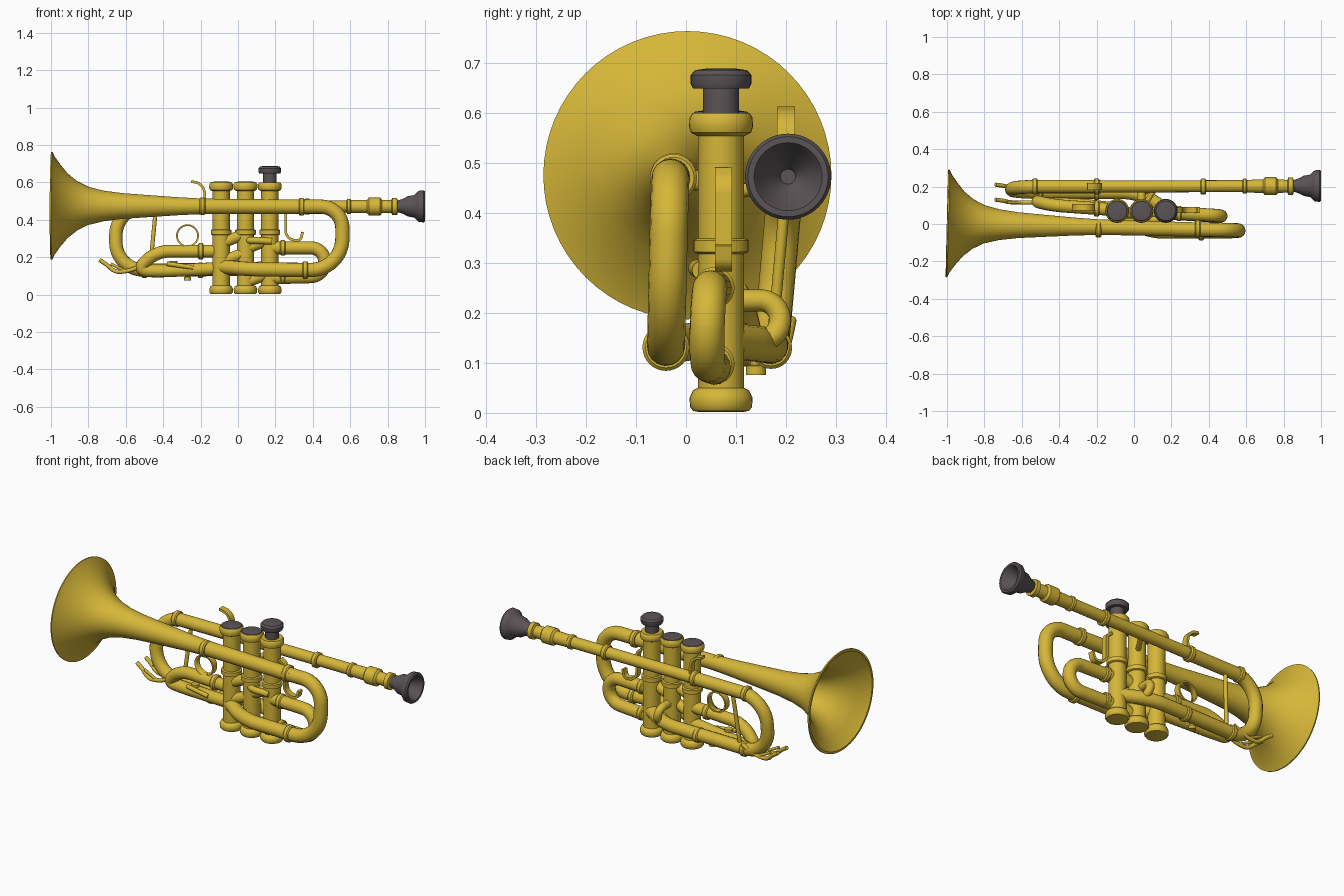
import bpy, bmesh, math
from mathutils import Vector

cube = bpy.data.objects.get("Cube")
if cube:
    bpy.data.objects.remove(cube, do_unlink=True)


def material(name, colour):
    m = bpy.data.materials.new(name)
    m.use_nodes = True
    m.diffuse_color = (*colour, 1)
    bsdf = m.node_tree.nodes["Principled BSDF"]
    bsdf.inputs["Base Color"].default_value = (*colour, 1)
    bsdf.inputs["Roughness"].default_value = 0.5
    return m


brass = material("brass", (0.67, 0.47, 0.04))
dark = material("dark metal", (0.105, 0.088, 0.093))


def smooth(ob):
    bpy.ops.object.select_all(action='DESELECT')
    ob.select_set(True)
    bpy.context.view_layer.objects.active = ob
    bpy.ops.object.shade_smooth_by_angle(angle=math.radians(40))


def lathe(name, profile, origin, axis, mat=brass, sides=32):
    """Spin (distance along axis, radius) pairs around the axis."""
    bm = bmesh.new()
    rows = []
    for t, r in profile:
        rows.append([bm.verts.new((r * math.cos(a), r * math.sin(a), t))
                     for a in (math.tau * i / sides for i in range(sides))])
    for a, b in zip(rows, rows[1:]):
        for i in range(sides):
            j = (i + 1) % sides
            bm.faces.new((a[i], a[j], b[j], b[i]))
    bm.faces.new(rows[0])
    bm.faces.new(rows[-1])
    bmesh.ops.recalc_face_normals(bm, faces=bm.faces)
    me = bpy.data.meshes.new(name)
    bm.to_mesh(me)
    bm.free()
    me.materials.append(mat)
    ob = bpy.data.objects.new(name, me)
    bpy.context.collection.objects.link(ob)
    ob.location = origin
    ob.rotation_euler = Vector(axis).to_track_quat('Z', 'Y').to_euler()
    smooth(ob)
    return ob


def rounded(points, radius):
    """Replace the inner corners of a path with smooth bends."""
    pts = [Vector(p) for p in points]
    out = [pts[0]]
    for a, p, b in zip(pts, pts[1:], pts[2:]):
        d = min(radius, (a - p).length * 0.5, (b - p).length * 0.5)
        u, v = (a - p).normalized() * d, (b - p).normalized() * d
        for i in range(13):
            t = i / 12
            s = 1 - t
            out.append(p + u * (s**3 + 3 * s * s * t * 0.45)
                       + v * (t**3 + 3 * s * t * t * 0.45))
    return out + [pts[-1]]


def tube(name, points, r, bend=0.1, flat=None):
    """Round pipe along a path; flat gives a strip of that width along y."""
    path = rounded(points, bend)
    if flat:
        bm = bmesh.new()
        rows = []
        for i, p in enumerate(path):
            d = path[min(i + 1, len(path) - 1)] - path[max(i - 1, 0)]
            n = Vector((-d.z, 0, d.x)).normalized() * r
            w = Vector((0, flat / 2, 0))
            rows.append([bm.verts.new(p + q) for q in (n + w, n - w, -n - w, w - n)])
        for a, b in zip(rows, rows[1:]):
            for i in range(4):
                bm.faces.new((a[i], a[i - 3], b[i - 3], b[i]))
        bm.faces.new(rows[0])
        bm.faces.new(rows[-1])
        bmesh.ops.recalc_face_normals(bm, faces=bm.faces)
        me = bpy.data.meshes.new(name)
        bm.to_mesh(me)
        bm.free()
        ob = bpy.data.objects.new(name, me)
    else:
        cu = bpy.data.curves.new(name, 'CURVE')
        cu.dimensions = '3D'
        cu.bevel_depth = r
        cu.bevel_resolution = 6
        cu.use_fill_caps = True
        sp = cu.splines.new('POLY')
        sp.points.add(len(path) - 1)
        for q, p in zip(sp.points, path):
            q.co = (*p, 1)
        ob = bpy.data.objects.new(name, cu)
    ob.data.materials.append(brass)
    bpy.context.collection.objects.link(ob)
    bpy.ops.object.select_all(action='DESELECT')
    ob.select_set(True)
    bpy.context.view_layer.objects.active = ob
    if not flat:
        bpy.ops.object.convert(target='MESH')
    smooth(bpy.context.view_layer.objects.active)


def collar(name, centre, r, width=0.03, axis=(1, 0, 0)):
    h, e = width / 2, 0.006
    lathe(name, [(-h, r - e), (-h + e, r), (h - e, r), (h, r - e)], centre, axis)


# Bell: open flare with a thin wall and a rolled rim
flare = [(0, 0.283), (0.02, 0.262), (0.05, 0.22), (0.09, 0.172), (0.14, 0.132),
         (0.2, 0.102), (0.28, 0.082), (0.38, 0.069), (0.52, 0.059), (0.68, 0.048),
         (0.82, 0.041)]
inside = [(t, r - 0.008) for t, r in reversed(flare)]
outside = flare + [(1.37, 0.038)]
lathe("bell", inside + [(0, 0.287), (0.007, 0.288)] + outside[1:],
      (-1, 0.003, 0.475), (1.35, -0.033, -0.005), sides=64)

# Bell bow, returning underneath to the first valve
tube("bell_bow", [(0.33, -0.03, 0.47), (0.558, -0.032, 0.47), (0.558, -0.04, 0.13),
                  (0.06, -0.04, 0.135), (-0.09, 0.06, 0.15)], 0.038, 0.17)
for x, z in ((-0.19, 0.472), (0.34, 0.47), (0.36, 0.131)):
    collar("bell_collar", (x, -0.025 if z > 0.2 else -0.04, z), 0.047)

# Leadpipe and main tuning slide
tube("leadpipe", [(0.86, 0.203, 0.472), (-0.5, 0.2, 0.47)], 0.032)
tube("tuning_slide", [(-0.18, 0.2, 0.47), (-0.653, 0.2, 0.468), (-0.653, 0.17, 0.13),
                      (0.03, 0.168, 0.135), (0.17, 0.08, 0.145)], 0.036, 0.15)
for x in (-0.53, -0.2, 0.37):
    collar("leadpipe_collar", (x, 0.2, 0.47), 0.043)
for x in (-0.5, -0.2):
    collar("slide_collar", (x, 0.17, 0.13), 0.042)
lathe("receiver", [(0, 0.034), (0.005, 0.04), (0.02, 0.04), (0.025, 0.034),
                   (0.11, 0.036), (0.12, 0.048), (0.18, 0.048), (0.19, 0.036),
                   (0.24, 0.034), (0.245, 0.046), (0.27, 0.046), (0.275, 0.03)],
      (0.58, 0.202, 0.471), (1, 0, 0))

# Mouthpiece with a hollow cup
lathe("mouthpiece", [(0, 0.028), (0.04, 0.04), (0.065, 0.054), (0.1, 0.06),
                     (0.115, 0.075), (0.125, 0.083), (0.15, 0.086), (0.158, 0.08),
                     (0.158, 0.068), (0.146, 0.06), (0.11, 0.046), (0.085, 0.022),
                     (0.07, 0.015)],
      (0.842, 0.204, 0.472), (1, 0, 0), dark, 48)

# Three valves; only the third button is raised
for i, x in enumerate((-0.09, 0.04, 0.17)):
    at = (x, 0.07, 0)
    lathe(f"valve_{i + 1}", [(0.002, 0.045), (0.004, 0.056), (0.012, 0.062),
                             (0.03, 0.063), (0.045, 0.056), (0.05, 0.046),
                             (0.318, 0.046), (0.322, 0.055), (0.345, 0.055),
                             (0.349, 0.046), (0.553, 0.046), (0.56, 0.06),
                             (0.572, 0.064), (0.59, 0.063), (0.599, 0.057)],
          at, (0, 0, 1))
    lift = 0.083 if i == 2 else 0
    lathe(f"button_{i + 1}", [(0.565, 0.03), (0.565, 0.056), (0.575, 0.061),
                              (0.592, 0.061), (0.602, 0.052), (0.605, 0.03)],
          (x, 0.07, lift), (0, 0, 1), dark)
lathe("valve_stem", [(0.57, 0.036), (0.66, 0.036)], at, (0, 0, 1), dark)

# Short ports between neighbouring valves
for x, z in ((-0.025, 0.2), (-0.025, 0.3), (0.105, 0.27), (0.105, 0.09)):
    tube("valve_port", [(x - 0.05, 0.06, z - 0.02), (x + 0.05, 0.06, z + 0.02)], 0.03)
tube("port_bow", [(0.04, 0.05, 0.29), (0.08, 0.02, 0.29), (0.18, 0.03, 0.285)], 0.018)

# Valve slides to either side and the small one at the back
tube("third_slide", [(0.17, 0.06, 0.25), (0.465, 0.045, 0.25), (0.465, 0.04, 0.098),
                     (0.17, 0.06, 0.09)], 0.035, 0.076)
tube("first_slide", [(-0.09, 0.075, 0.232), (-0.44, 0.1, 0.232), (-0.54, 0.125, 0.13),
                     (-0.43, 0.12, 0.125), (-0.09, 0.08, 0.14)], 0.034, 0.07)
tube("second_slide", [(0.04, 0.08, 0.225), (0.04, 0.188, 0.225), (0.06, 0.188, 0.145),
                      (0.06, 0.08, 0.145)], 0.022, 0.04)
collar("slide_ring", (-0.2, 0.083, 0.232), 0.043)
for z in (0.25, 0.098):
    collar("slide_ring", (0.24, 0.056, z), 0.041)

# Finger ring on the first slide
ring = [(-0.018, 0.052), (-0.018, 0.061), (0.018, 0.061), (0.018, 0.052)]
ob = lathe("finger_ring", ring + ring[:1], (-0.27, 0.09, 0.315), (0, 1, 0))
bm = bmesh.new()
bm.from_mesh(ob.data)
bmesh.ops.delete(bm, geom=[f for f in bm.faces if len(f.verts) > 4], context='FACES')
bmesh.ops.remove_doubles(bm, verts=bm.verts, dist=0.0001)
bmesh.ops.recalc_face_normals(bm, faces=bm.faces)
bm.to_mesh(ob.data)
bm.free()

# Finger hooks, braces and water keys
tube("thumb_hook", [(-0.25, 0.2, 0.605), (-0.2, 0.2, 0.595), (-0.175, 0.2, 0.55),
                    (-0.18, 0.2, 0.49)], 0.007, 0.04, flat=0.036)
tube("little_finger_hook", [(0.22, 0.075, 0.485), (0.255, 0.075, 0.46),
                            (0.255, 0.075, 0.3), (0.335, 0.075, 0.285),
                            (0.345, 0.075, 0.335)], 0.007, 0.04, flat=0.034)
tube("slide_brace", [(-0.44, 0.2, 0.45), (-0.47, 0.172, 0.14)], 0.011)
tube("leadpipe_brace", [(0.05, 0.09, 0.44), (0.12, 0.2, 0.46)], 0.014)
tube("bell_brace", [(-0.09, 0.05, 0.46), (-0.09, -0.02, 0.47)], 0.02)
for y in (0.115, 0.195):
    tube("water_key", [(-0.5, y, 0.165), (-0.58, y, 0.125), (-0.66, y, 0.12),
                       (-0.7, y + 0.01, 0.16), (-0.74, y + 0.015, 0.185)],
         0.011, 0.04)
    tube("water_key_prong", [(-0.6, y, 0.125), (-0.64, y, 0.145), (-0.68, y, 0.165)],
         0.008, 0.03)
lathe("slide_knob", [(-0.05, 0.012), (0, 0.012), (0.005, 0.022), (0.02, 0.022)],
      (-0.345, 0.1, 0.16), (0, 0, 1))
lathe("drain_valve", [(0, 0.02), (0.018, 0.02), (0.02, 0.012), (0.05, 0.012)],
      (-0.27, 0.14, 0.076), (0, 0, 1))
tube("key_lever", [(-0.38, 0.075, 0.165), (-0.24, 0.07, 0.145)], 0.012)
